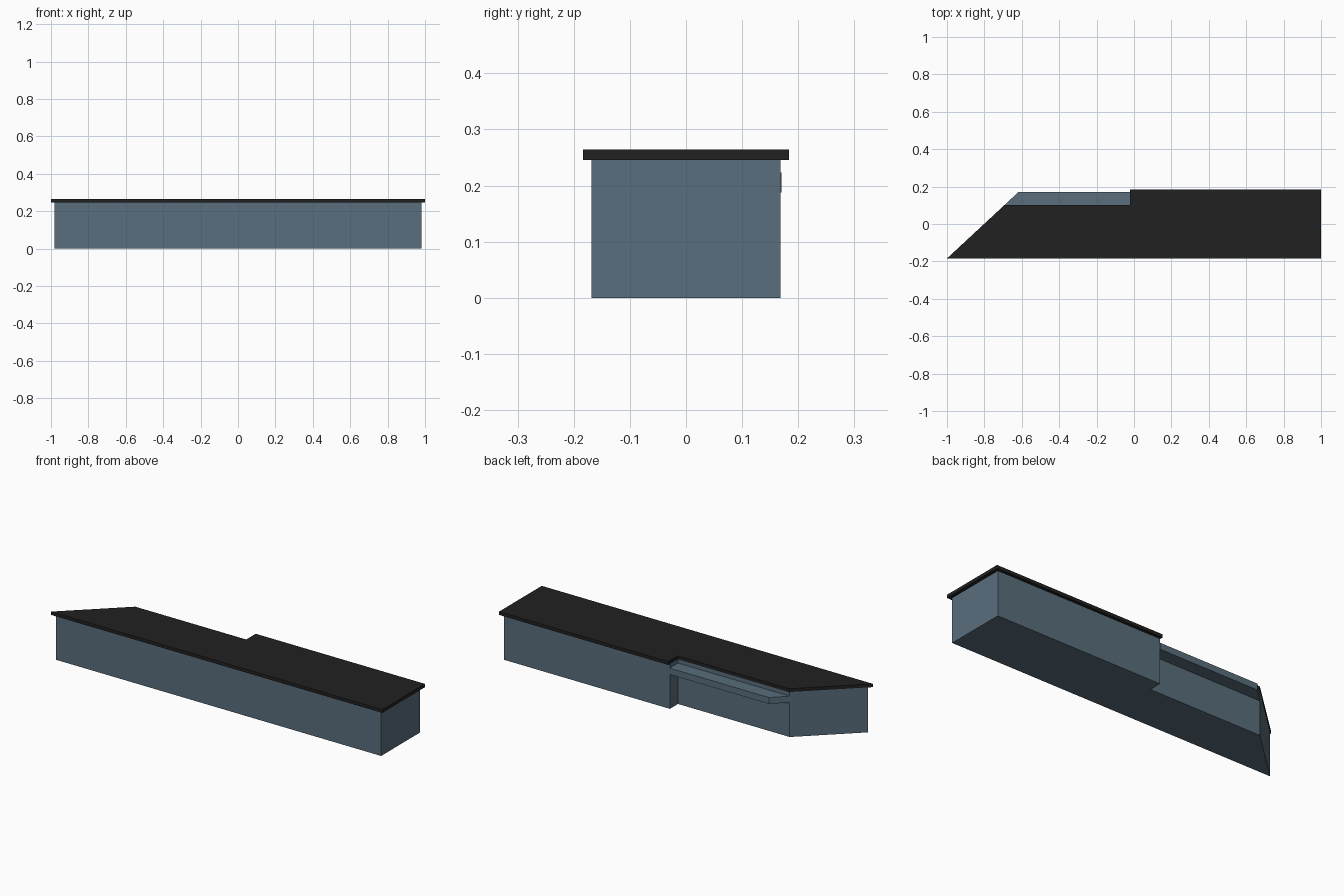
import bpy, bmesh

if "Cube" in bpy.data.objects:
    bpy.data.objects.remove(bpy.data.objects["Cube"])


def material(name, rgb):
    m = bpy.data.materials.new(name)
    m.diffuse_color = (*rgb, 1.0)
    m.use_nodes = True
    m.node_tree.nodes["Principled BSDF"].inputs["Base Color"].default_value = m.diffuse_color
    return m


slate = material("slate blue", (0.10, 0.155, 0.20))
black = material("matte black", (0.015, 0.015, 0.015))


def prism(name, outline, z0, z1, mat):
    """Extrude a flat outline (counter-clockwise from above) from z0 to z1."""
    bm = bmesh.new()
    face = bm.faces.new([bm.verts.new((x, y, z0)) for x, y in outline])
    up = bmesh.ops.extrude_face_region(bm, geom=[face])["geom"]
    verts = [g for g in up if isinstance(g, bmesh.types.BMVert)]
    bmesh.ops.translate(bm, verts=verts, vec=(0, 0, z1 - z0))
    bmesh.ops.recalc_face_normals(bm, faces=bm.faces)
    me = bpy.data.meshes.new(name)
    bm.to_mesh(me)
    bm.free()
    me.materials.append(mat)
    ob = bpy.data.objects.new(name, me)
    bpy.context.collection.objects.link(ob)
    return ob


# counter body: full depth on the right, recessed back on the left, slanted end
prism("counter_body",
      [(-0.98, -0.168), (0.982, -0.168), (0.982, 0.168), (-0.02, 0.168),
       (-0.02, 0.098), (-0.695, 0.098)], 0.0, 0.247, slate)

# narrow ledge over the recess, ending on the same slant
prism("back_ledge",
      [(-0.695, 0.098), (-0.02, 0.098), (-0.02, 0.17), (-0.62, 0.17)],
      0.188, 0.223, slate)

# overhanging counter top
prism("counter_top",
      [(-1.0, -0.184), (1.0, -0.184), (1.0, 0.184), (-0.022, 0.184),
       (-0.022, 0.102), (-0.692, 0.102)], 0.246, 0.264, black)
